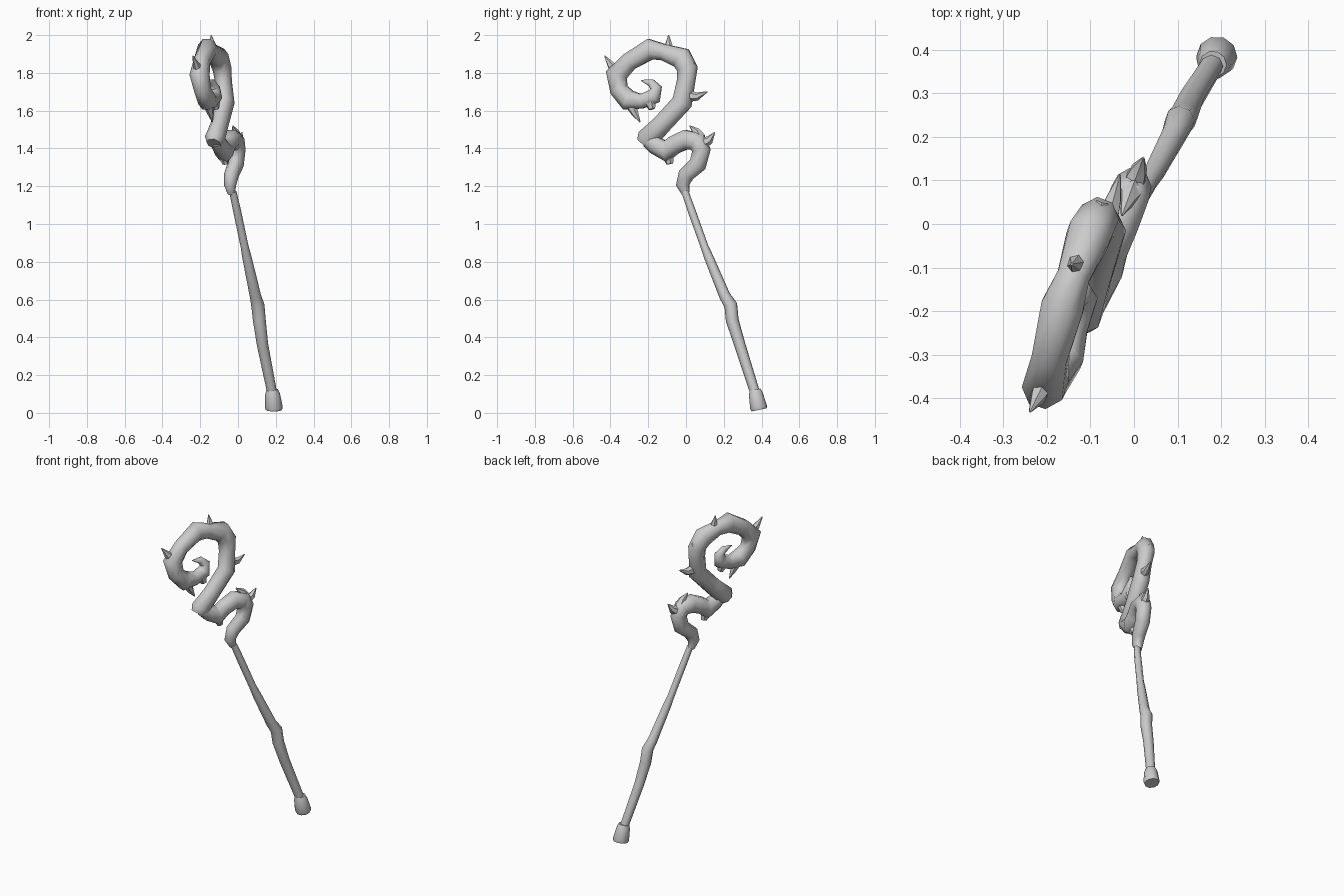
import bpy, bmesh, math
from mathutils import Vector

SIDE = Vector((0.94, -0.34, 0))  # normal of the plane the staff curls in


def tube(name, pts, sides=8, flat=0.88):
    """Sweep a ring along points (x, y, z, radius), capped at both ends."""
    bm = bmesh.new()
    ps = [Vector(p[:3]) for p in pts]
    rings = []
    for i, p in enumerate(ps):
        t = Vector((0, 0, 0))
        if i > 0:
            t += (p - ps[i - 1]).normalized()
        if i < len(ps) - 1:
            t += (ps[i + 1] - p).normalized()
        t.normalize()
        a = (SIDE - t * SIDE.dot(t)).normalized()
        b = t.cross(a)
        r = pts[i][3]
        ring = []
        for k in range(sides):
            w = 2 * math.pi * (k + 0.5) / sides
            ring.append(bm.verts.new(p + a * (r * flat * math.cos(w)) + b * (r * math.sin(w))))
        rings.append(ring)
    for lo, hi in zip(rings, rings[1:]):
        for k in range(sides):
            j = (k + 1) % sides
            bm.faces.new((lo[k], lo[j], hi[j], hi[k]))
    bm.faces.new(rings[0][::-1])
    bm.faces.new(rings[-1])
    bmesh.ops.recalc_face_normals(bm, faces=bm.faces)
    me = bpy.data.meshes.new(name)
    bm.to_mesh(me)
    bm.free()
    ob = bpy.data.objects.new(name, me)
    bpy.context.collection.objects.link(ob)
    bpy.ops.object.select_all(action='DESELECT')
    ob.select_set(True)
    bpy.context.view_layer.objects.active = ob
    bpy.ops.object.shade_smooth_by_angle(angle=math.radians(50))
    return ob


def lower(y, z, r):
    return (-0.035 + 0.37 * y, y, z, r)


def upper(y, z, r):
    # the big hook leans slightly to -x towards its top
    return (-0.055 + 0.33 * y - 0.05 * max(0, (z - 1.6) / 0.35), y, z, r)


# Foot knob and shaft
tube("foot_knob", [(0.19, 0.387, 0.016, 0.043), (0.19, 0.384, 0.03, 0.047),
                   (0.183, 0.37, 0.10, 0.039), (0.181, 0.366, 0.122, 0.031)], 10, 1)
tube("shaft", [(0.182, 0.368, 0.10, 0.026), (0.13, 0.285, 0.36, 0.030),
               (0.113, 0.245, 0.49, 0.034), (0.105, 0.237, 0.57, 0.035),
               (0.092, 0.205, 0.62, 0.030), (0.048, 0.122, 0.82, 0.025),
               (0.035, 0.098, 0.88, 0.021), (-0.005, 0.03, 1.07, 0.021),
               (-0.027, -0.005, 1.17, 0.019)], 8, 1)

# Lower curl growing out of the shaft
tube("lower_curl", [lower(*p) for p in [
    (-0.001, 1.16, 0.021), (-0.018, 1.205, 0.036), (0.0, 1.26, 0.044),
    (0.062, 1.315, 0.048), (0.082, 1.39, 0.050), (0.06, 1.435, 0.056),
    (0.0, 1.447, 0.056), (-0.06, 1.42, 0.052), (-0.105, 1.385, 0.060),
    (-0.16, 1.415, 0.050), (-0.20, 1.445, 0.042)]])

# Upper hook spiralling in to a point
tube("upper_hook", [upper(*p) for p in [
    (-0.222, 1.425, 0.044), (-0.205, 1.45, 0.060), (-0.13, 1.525, 0.053),
    (-0.02, 1.645, 0.056), (0.0, 1.755, 0.050), (0.008, 1.82, 0.056),
    (-0.025, 1.88, 0.062), (-0.12, 1.91, 0.046), (-0.19, 1.925, 0.060),
    (-0.30, 1.86, 0.050), (-0.368, 1.79, 0.060), (-0.355, 1.71, 0.050),
    (-0.305, 1.655, 0.058), (-0.235, 1.65, 0.042), (-0.172, 1.675, 0.045),
    (-0.158, 1.72, 0.032), (-0.185, 1.748, 0.022), (-0.238, 1.76, 0.003)]])

# Thorns: base, mid and tip as (y, z), with base radius
thorns = [
    (upper, (-0.09, 1.90), (-0.092, 1.95), (-0.092, 2.0), 0.033),
    (upper, (-0.36, 1.80), (-0.40, 1.845), (-0.43, 1.89), 0.033),
    (upper, (0.0, 1.68), (0.06, 1.675), (0.112, 1.70), 0.036),
    (upper, (-0.295, 1.64), (-0.27, 1.585), (-0.243, 1.54), 0.033),
    (lower, (0.07, 1.42), (0.125, 1.445), (0.152, 1.485), 0.038),
    (lower, (0.07, 1.455), (0.055, 1.49), (0.02, 1.52), 0.036),
]
for i, (place, a, b, c, r) in enumerate(thorns):
    tube(f"thorn_{i + 1}", [place(*a, r), place(*b, r * 0.6), place(*c, 0.003)], 6)

# Small knots on the bark
knots = [
    (lower, (-0.10, 1.38), (-0.085, 1.318), 0.038),
    (upper, (0.01, 1.83), (0.052, 1.84), 0.036),
    (upper, (-0.19, 1.65), (-0.18, 1.608), 0.036),
]
for i, (place, a, b, r) in enumerate(knots):
    tube(f"knot_{i + 1}", [place(*a, r), place(*b, r * 0.5)], 6)
